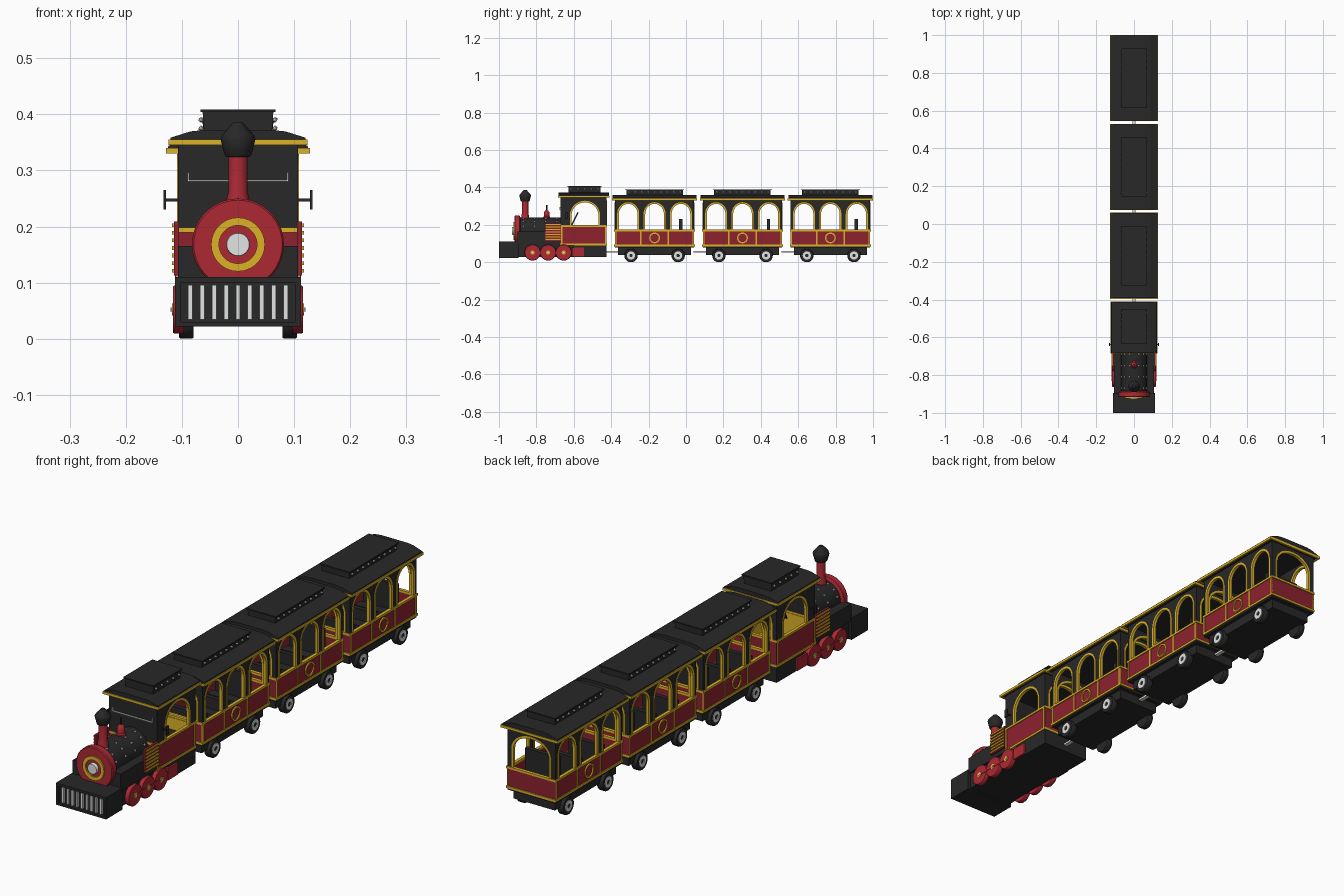
import bpy, bmesh
from math import sin, cos, pi, radians
from mathutils import Matrix

cube = bpy.data.objects.get("Cube")
if cube:
    bpy.data.objects.remove(cube)


def material(name, rgb):
    m = bpy.data.materials.new(name)
    m.use_nodes = True
    m.diffuse_color = (*rgb, 1)
    m.node_tree.nodes["Principled BSDF"].inputs["Base Color"].default_value = (*rgb, 1)
    return m


BLACK = material("black", (.021, .021, .021))
RED = material("bright red", (.42, .022, .034))
MAROON = material("dark red", (.27, .016, .028))
GOLD = material("golden yellow", (.72, .45, .022))
SILVER = material("silver", (.76, .77, .77))


def finish(name, bm, mat, smooth=False):
    bmesh.ops.recalc_face_normals(bm, faces=bm.faces)
    me = bpy.data.meshes.new(name)
    bm.to_mesh(me)
    bm.free()
    me.materials.append(mat)
    if smooth:
        me.shade_smooth()
        me.set_sharp_from_angle(angle=radians(35))
    ob = bpy.data.objects.new(name, me)
    bpy.context.collection.objects.link(ob)


def boxes(name, mat, *extents):
    bm = bmesh.new()
    for x0, x1, y0, y1, z0, z1 in extents:
        m = Matrix.Translation(((x0 + x1) / 2, (y0 + y1) / 2, (z0 + z1) / 2))
        bmesh.ops.create_cube(bm, size=1, matrix=m @ Matrix.Diagonal((x1 - x0, y1 - y0, z1 - z0, 1)))
    finish(name, bm, mat)


def shell(hw, y0, y1, z0, z1, t):
    """Four upright sides of a rectangular enclosure."""
    return [(-hw, -hw + t, y0, y1, z0, z1), (hw - t, hw, y0, y1, z0, z1),
            (-hw, hw, y0, y0 + t, z0, z1), (-hw, hw, y1 - t, y1, z0, z1)]


def prism(name, mat, outline, axis, a, b):
    """Extrude an outline of (side, height) points along x or y."""
    place = (lambda u, v, w: (w, u, v)) if axis == "x" else (lambda u, v, w: (u, w, v))
    bm = bmesh.new()
    ends = [[bm.verts.new(place(u, v, w)) for u, v in outline] for w in (a, b)]
    for e in ends:
        bm.faces.new(e)
    for i in range(len(outline)):
        bm.faces.new((ends[0][i - 1], ends[0][i], ends[1][i], ends[1][i - 1]))
    finish(name, bm, mat)


def lathe(name, mat, profile, centre, axis, seg=28, ring=False):
    """Turn (radius, offset) points round an axis; ring joins the ends instead of capping."""
    cx, cy, cz = centre
    bm = bmesh.new()
    rows = []
    for r, h in profile:
        row = []
        for k in range(seg):
            u, v = r * cos(2 * pi * k / seg), r * sin(2 * pi * k / seg)
            off = {"x": (h, u, v), "y": (u, h, v), "z": (u, v, h)}[axis]
            row.append(bm.verts.new((cx + off[0], cy + off[1], cz + off[2])))
        rows.append(row)
    pairs = list(zip(rows, rows[1:])) + ([(rows[-1], rows[0])] if ring else [])
    for a, b in pairs:
        for k in range(seg):
            bm.faces.new((a[k - 1], a[k], b[k], b[k - 1]))
    if not ring:
        bm.faces.new(rows[0])
        bm.faces.new(rows[-1])
    finish(name, bm, mat, True)


def band(name, mat, r0, r1, h0, h1, centre, axis):
    lathe(name, mat, [(r0, h0), (r1, h0), (r1, h1), (r0, h1)], centre, axis, ring=True)


def studs(name, points, r):
    bm = bmesh.new()
    for p in points:
        bmesh.ops.create_icosphere(bm, subdivisions=1, radius=r, matrix=Matrix.Translation(p))
    finish(name, bm, SILVER, True)


def arch(c, w, spring, rise, z0):
    curve = [(c - w * cos(pi * k / 14), spring + rise * sin(pi * k / 14)) for k in range(15)]
    return [(c - w, z0)] + curve + [(c + w, z0)]


def arcade(name, axis, u0, u1, z0, z1, a, b, openings):
    """Black wall pierced by arches, each with a gold surround."""
    outline = [(u0, z0)]
    for c, w, spring, rise in openings:
        outline += arch(c, w, spring, rise, z0)
        outer = arch(c, w + .003, spring, rise + .003, z0)
        inner = arch(c, w - .006, spring, rise - .006, z0)
        prism(name + "_arch_trim", GOLD, outer + inner[::-1], axis, a - .002, b + .002)
    prism(name, BLACK, outline + [(u1, z0), (u1, z1), (u0, z1)], axis, a, b)


def roof(prefix, hw, y0, y1, z, rise, vent_y0, vent_y1, vent_h, count):
    boxes(prefix + "_eave_trim", GOLD, *shell(hw + .003, y0 - .003, y1 + .003, z - .01, z, .008))
    boxes(prefix + "_ceiling", BLACK, (-hw + .004, hw - .004, y0 + .004, y1 - .004, z - .007, z))
    half = [(hw, z - .001), (hw - .001, z + rise * .2), (.085, z + rise * .85), (.06, z + rise)]
    prism(prefix + "_roof", BLACK, half + [(-x, h) for x, h in half[::-1]], "y", y0, y1)
    top = z + rise
    vent = [(.06, top - .01), (.063, top + vent_h - .005)]
    prism(prefix + "_roof_vent", BLACK, vent + [(-x, h) for x, h in vent[::-1]],
          "y", vent_y0 + .006, vent_y1 - .006)
    boxes(prefix + "_vent_cap", BLACK, (-.067, .067, vent_y0, vent_y1, top + vent_h - .005, top + vent_h))
    step = (vent_y1 - vent_y0 - .04) / (count - 1)
    studs(prefix + "_roof_lamps", [(s * .066, vent_y0 + .02 + i * step, top + vent_h * .5)
                                   for s in (-1, 1) for i in range(count)], .005)


# Passenger carriages
HW = .107
for n, yc in enumerate((-.168, .302, .772), 1):
    p = f"carriage_{n}"
    y0, y1 = yc - .212, yc + .212
    boxes(p + "_chassis", BLACK, (-.092, .092, yc - .195, yc + .195, .04, .085))
    boxes(p + "_floor", BLACK, (-HW, HW, y0, y1, .078, .09))
    boxes(p + "_panels", MAROON, *shell(HW, y0, y1, .085, .172, .008))
    boxes(p + "_belt_trim", GOLD, *shell(HW + .004, y0 - .004, y1 + .004, .085, .094, .013),
          *shell(HW + .004, y0 - .004, y1 + .004, .165, .174, .013))
    boxes(p + "_upright_trim", GOLD, *[(s * HW - .003, s * HW + .003, yc + d - .004, yc + d + .004, .09, .17)
                                       for s in (-1, 1) for d in (-.208, -.073, .073, .208)])
    bays = [(yc + d, .056, .258, .06) for d in (-.141, 0, .141)]
    for s in (-1, 1):
        a, b = sorted((s * HW, s * (HW - .008)))
        arcade(p + "_side_wall", "x", y0, y1, .17, .335, a, b, bays)
        band(p + "_round_emblem", GOLD, .022, .029, -.005, .005, (s * HW, yc, .13), "x")
        for d in (-.126, .126):
            c = (s * .092, yc + d, .036)
            lathe(p + "_tyre", BLACK, [(.034, -.013), (.036, -.01), (.036, .01), (.034, .013)], c, "x")
            face = sorted((s * .01, s * .016))
            band(p + "_wheel_disc", SILVER, .009, .022, *face, c, "x")
    for a in (y0, y1 - .008):
        arcade(p + "_end_wall", "y", -HW, HW, .17, .335, a, a + .008, [(0, .086, .25, .066)])
    for d in (-.14, 0, .14):
        back = .23 if d > 0 else .17
        boxes(p + "_bench", BLACK, (-.085, .085, yc + d - .05, yc + d - .01, .085, .125),
              (-.075, .075, yc + d - .01, yc + d + .008, .085, back))
    roof(p, .125, yc - .225, yc + .225, .34, .02, yc - .157, yc + .157, .03, 9)
    boxes(p + "_coupling", SILVER, (-.008, .008, y0 - .05, y0 + .03, .053, .061))

# Locomotive underframe and front guard
boxes("engine_frame", BLACK, (-.1, .1, -.9, -.425, .027, .1), (-.107, .107, -.6, -.425, .027, .09))
boxes("footplate", BLACK, (-.107, .107, -.9, -.67, .095, .165))
boxes("front_guard", BLACK, (-.112, .112, -.988, -.895, .022, .11),
      (-.112, .112, -1, -.985, .1, .11), (-.112, .112, -1, -.985, .022, .03),
      (-.112, -.102, -1, -.985, .025, .105), (.102, .112, -1, -.985, .025, .105))
boxes("guard_bars", SILVER, *[(i * .0212 - .004, i * .0212 + .004, -.997, -.985, .034, .096)
                              for i in range(-4, 5)])

# Boiler, smokebox face and headlamp
axle = (0, 0, .168)
lathe("boiler", BLACK, [(.07, -.895), (.07, -.665)], axle, "y", 36)
lathe("smokebox", RED, [(.079, -.917), (.082, -.913), (.082, -.89), (.07, -.885)], axle, "y", 36)
band("smokebox_ring", GOLD, .034, .048, -.923, -.91, axle, "y")
lathe("headlamp", SILVER, [(.02, -.93), (.021, -.928), (.021, -.91)], axle, "y")
studs("boiler_rivets", [(.07 * cos(a), y, .168 + .07 * sin(a)) for y in (-.87, -.81, -.75, -.69)
                        for a in (radians(d) for d in (20, 45, 70, 110, 135, 160))], .005)

# Chimney and steam dome
lathe("chimney", RED, [(.022, .225), (.02, .25), (.017, .262), (.017, .33)], (0, -.86, 0), "z")
lathe("chimney_cap", BLACK, [(.021, .324), (.024, .328), (.031, .355), (.029, .362), (.009, .385)],
      (0, -.86, 0), "z", 12)
lathe("steam_dome", RED, [(.019, .225), (.019, .242), (.015, .246), (.015, .266), (.009, .276), (.004, .279)],
      (0, -.745, 0), "z")
lathe("dome_whistle", BLACK, [(.004, .275), (.004, .305)], (0, -.745, 0), "z", 10)

# Driving wheels, side louvres, mirrors
for s in (-1, 1):
    for y in (-.82, -.737, -.654):
        c = (s * .106, y, .052)
        lathe("driving_wheel", RED, [(.041, -.01), (.043, -.007), (.043, .007), (.041, .01)], c, "x")
        lathe("wheel_hub", GOLD, [(.011, -.012), (.011, .012)], c, "x", 16)
        lathe("wheel_bolt", SILVER, [(.004, -.014), (.004, .014)], c, "x", 10)
    xs = sorted((s * .115, s * .118))
    boxes("coupling_rod", RED, (*xs, -.825, -.649, .048, .056))
    xs = sorted((s * .095, s * .114))
    boxes("side_cylinder", RED, (*xs, -.61, -.545, .03, .078))
    xs = sorted((s * .105, s * .114))
    boxes("louvre_panel", MAROON, (*xs, -.755, -.667, .113, .209))
    xs = sorted((s * .113, s * .118))
    boxes("louvre_strips", GOLD, *[(*xs, -.752, -.67, .118 + i * .0135, .1245 + i * .0135) for i in range(7)])
    xs, arm = sorted((s * .128, s * .133)), sorted((s * .105, s * .13))
    boxes("mirror", BLACK, (*xs, -.645, -.63, .23, .265), (*arm, -.64, -.635, .245, .25))

# Driver's cab
C0, C1 = -.67, -.425
boxes("cab_panels", MAROON, *shell(HW, C0, C1, .09, .193, .008))
boxes("cab_lining", GOLD, *shell(HW - .008, C0 + .008, C1 - .008, .1, .19, .003),
      (-.1, .1, C0 + .01, C1 - .01, .095, .102))
boxes("cab_belt_trim", GOLD, *shell(HW + .004, C0 - .003, C1 + .003, .09, .099, .012),
      *shell(HW + .004, C0 - .003, C1 + .003, .189, .198, .012))
boxes("cab_upright_trim", GOLD, *[(s * HW - .004, s * HW + .004, y - .004, y + .004, .09, .195)
                                  for s in (-1, 1) for y in (C0 + .005, C1 - .005)])
for s in (-1, 1):
    a, b = sorted((s * HW, s * (HW - .008)))
    arcade("cab_side_wall", "x", C0, C1, .193, .35, a, b, [(-.54, .078, .25, .076)])
arcade("cab_rear_wall", "y", -HW, HW, .193, .35, C1 - .008, C1, [(0, .086, .26, .066)])
boxes("cab_front_wall", BLACK, (-HW, HW, C0, C0 + .008, .193, .35))
boxes("cab_front_rail", SILVER, (-.09, .09, C0 - .006, C0, .28, .283),
      (-.09, -.087, C0 - .006, C0, .28, .296), (.087, .09, C0 - .006, C0, .28, .296))
prism("control_lever", BLACK, [(-.62, .19), (-.612, .19), (-.574, .265), (-.58, .268)], "x", -.02, .02)
boxes("driver_seat", BLACK, (-.07, .07, -.49, -.45, .1, .15))
roof("cab", .121, -.682, -.412, .355, .017, -.635, -.45, .037, 5)
